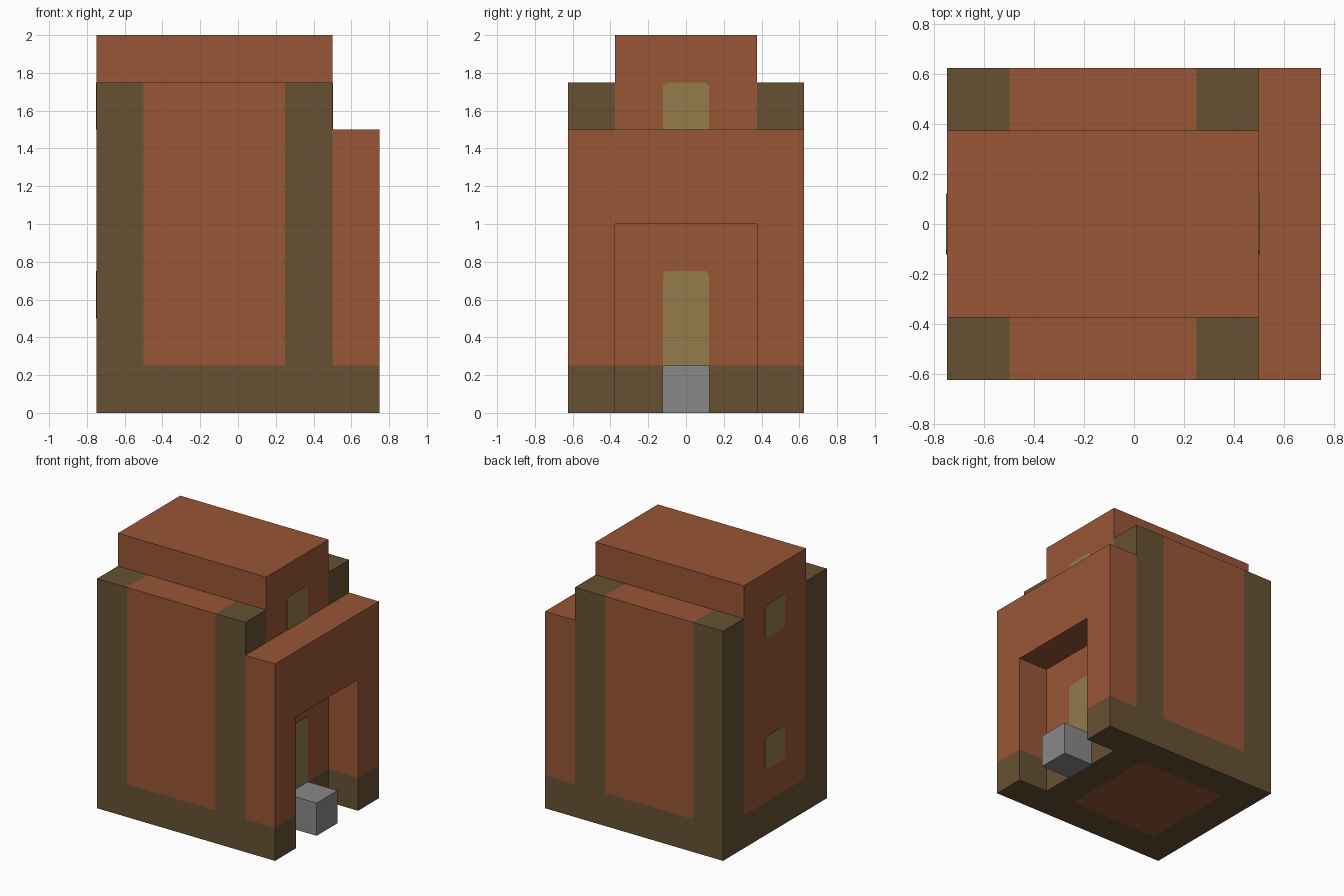
import bpy
import bmesh
from mathutils import Vector

if "Cube" in bpy.data.objects:
    bpy.data.objects.remove(bpy.data.objects["Cube"], do_unlink=True)


def material(name, srgb):
    linear = [((c / 255 + 0.055) / 1.055) ** 2.4 for c in srgb] + [1.0]
    mat = bpy.data.materials.new(name)
    mat.use_nodes = True
    mat.diffuse_color = linear
    mat.node_tree.nodes["Principled BSDF"].inputs["Base Color"].default_value = linear
    return mat


CLAY = material("clay red", (152, 86, 54))
TIMBER = material("dark timber", (102, 81, 50))
GLASS = material("tan window", (147, 123, 75))
STONE = material("grey stone", (137, 137, 137))


def finish(name, bm, mats, rule=None):
    """Turn a bmesh into an object, colouring faces by the rule."""
    bmesh.ops.recalc_face_normals(bm, faces=bm.faces)
    for face in bm.faces:
        if rule:
            face.material_index = int(rule(face.calc_center_median()))
    mesh = bpy.data.meshes.new(name)
    bm.to_mesh(mesh)
    bm.free()
    for mat in mats:
        mesh.materials.append(mat)
    obj = bpy.data.objects.new(name, mesh)
    bpy.context.collection.objects.link(obj)
    return obj


def box(name, low, high, mats, cuts=(), rule=None):
    """Box between two corners; cuts are (axis, position) pairs."""
    low, high = Vector(low), Vector(high)
    bm = bmesh.new()
    bmesh.ops.create_cube(bm, size=1)
    bmesh.ops.scale(bm, vec=high - low, verts=bm.verts)
    bmesh.ops.translate(bm, vec=(low + high) / 2, verts=bm.verts)
    for axis, pos in cuts:
        normal = Vector((0, 0, 0))
        normal[axis] = 1
        bmesh.ops.bisect_plane(bm, geom=bm.verts[:] + bm.edges[:] + bm.faces[:],
                               plane_co=normal * pos, plane_no=normal)
    return finish(name, bm, mats, rule)


# Main tower: timber corner posts and base around clay panels
def tower_rule(p):
    in_x = -0.5 < p.x < 0.25
    in_y = abs(p.y) < 0.375
    post = not in_x and not in_y
    base = p.z < 0.25 and not (in_x and in_y)
    return post or base


box("tower_body", (-0.75, -0.625, 0), (0.5, 0.625, 1.75), [CLAY, TIMBER],
    [(0, -0.5), (0, 0.25), (1, -0.375), (1, 0.375), (2, 0.25)], tower_rule)

# Raised roof block
box("roof_block", (-0.75, -0.375, 1.75), (0.5, 0.375, 2), [CLAY])

# Gateway wall: cells around the opening, extruded back to the tower
bm = bmesh.new()
ys = (-0.625, -0.375, 0.375, 0.625)
zs = (0, 0.25, 1, 1.5)
for y0, y1 in zip(ys, ys[1:]):
    for z0, z1 in zip(zs, zs[1:]):
        if y0 == -0.375 and z0 < 1:
            continue
        bm.faces.new([bm.verts.new((0.75, y, z))
                      for y, z in ((y0, z0), (y1, z0), (y1, z1), (y0, z1))])
bmesh.ops.remove_doubles(bm, verts=bm.verts, dist=0.001)
back = bmesh.ops.extrude_face_region(bm, geom=bm.faces[:], use_keep_orig=True)
bmesh.ops.translate(bm, vec=(-0.25, 0, 0),
                    verts=[v for v in back["geom"] if isinstance(v, bmesh.types.BMVert)])
finish("gateway_wall", bm, [CLAY, TIMBER], lambda p: p.z < 0.25)

# Door step
box("door_step", (0.5, -0.125, 0), (0.75, 0.125, 0.25), [STONE])


# Windows and door: thin plates with clipped corners
def plate(name, x, z0, z1, clip_bottom=True):
    half, c, t = 0.123, 0.018, 0.003
    b = c if clip_bottom else 0
    right = [(half - b, z0), (half, z0 + b), (half, z1 - c), (half - c, z1)]
    if not clip_bottom:
        right.pop(0)
    outline = right + [(-y, z) for y, z in reversed(right)]
    bm = bmesh.new()
    face = bm.faces.new([bm.verts.new((x - t, y, z)) for y, z in outline])
    out = bmesh.ops.extrude_face_region(bm, geom=[face], use_keep_orig=True)
    bmesh.ops.translate(bm, vec=(2 * t, 0, 0),
                        verts=[v for v in out["geom"] if isinstance(v, bmesh.types.BMVert)])
    finish(name, bm, [GLASS])


plate("door", 0.5, 0.25, 0.75, False)
plate("upper_gate_window", 0.5, 1.5, 1.75, False)
plate("lower_rear_window", -0.75, 0.5, 0.75)
plate("upper_rear_window", -0.75, 1.5, 1.75)
